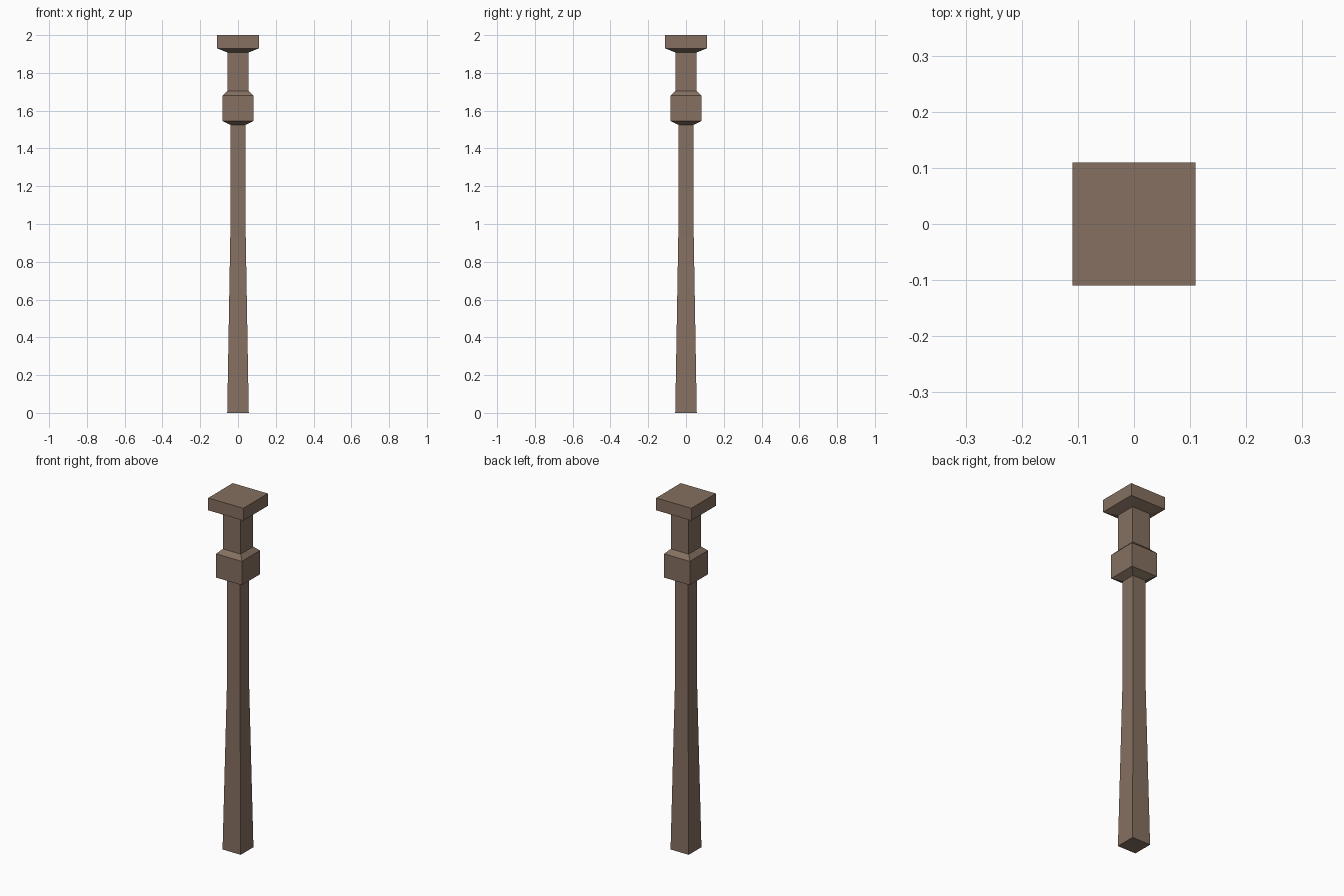
import bpy, bmesh

if "Cube" in bpy.data.objects:
    bpy.data.objects.remove(bpy.data.objects["Cube"])

# single brown wood colour
wood = bpy.data.materials.new("brown wood")
wood.diffuse_color = (0.235, 0.162, 0.118, 1)
wood.use_nodes = True
wood.node_tree.nodes["Principled BSDF"].inputs["Base Color"].default_value = wood.diffuse_color


def square_turning(name, profile):
    """Stack square sections given as (height, half width) into a closed solid."""
    bm = bmesh.new()
    rings = [[bm.verts.new((x * h, y * h, z))
              for x, y in ((-1, -1), (1, -1), (1, 1), (-1, 1))]
             for z, h in profile]
    for low, high in zip(rings, rings[1:]):
        for i in range(4):
            j = (i + 1) % 4
            bm.faces.new((low[i], low[j], high[j], high[i]))
    bm.faces.new(rings[0][::-1])
    bm.faces.new(rings[-1])
    bmesh.ops.recalc_face_normals(bm, faces=bm.faces)
    mesh = bpy.data.meshes.new(name)
    bm.to_mesh(mesh)
    bm.free()
    mesh.materials.append(wood)
    obj = bpy.data.objects.new(name, mesh)
    bpy.context.collection.objects.link(obj)
    return obj


# long shaft, flaring towards the foot
square_turning("shaft", [(0, 0.057), (0.93, 0.041), (1.525, 0.04)])
# collar block with sloped shoulders
square_turning("collar", [(1.525, 0.04), (1.545, 0.081), (1.68, 0.081), (1.705, 0.056)])
# neck between collar and cap
square_turning("neck", [(1.705, 0.056), (1.908, 0.056)])
# wide cap with sloped underside
square_turning("cap", [(1.908, 0.056), (1.93, 0.11), (2.0, 0.11)])
